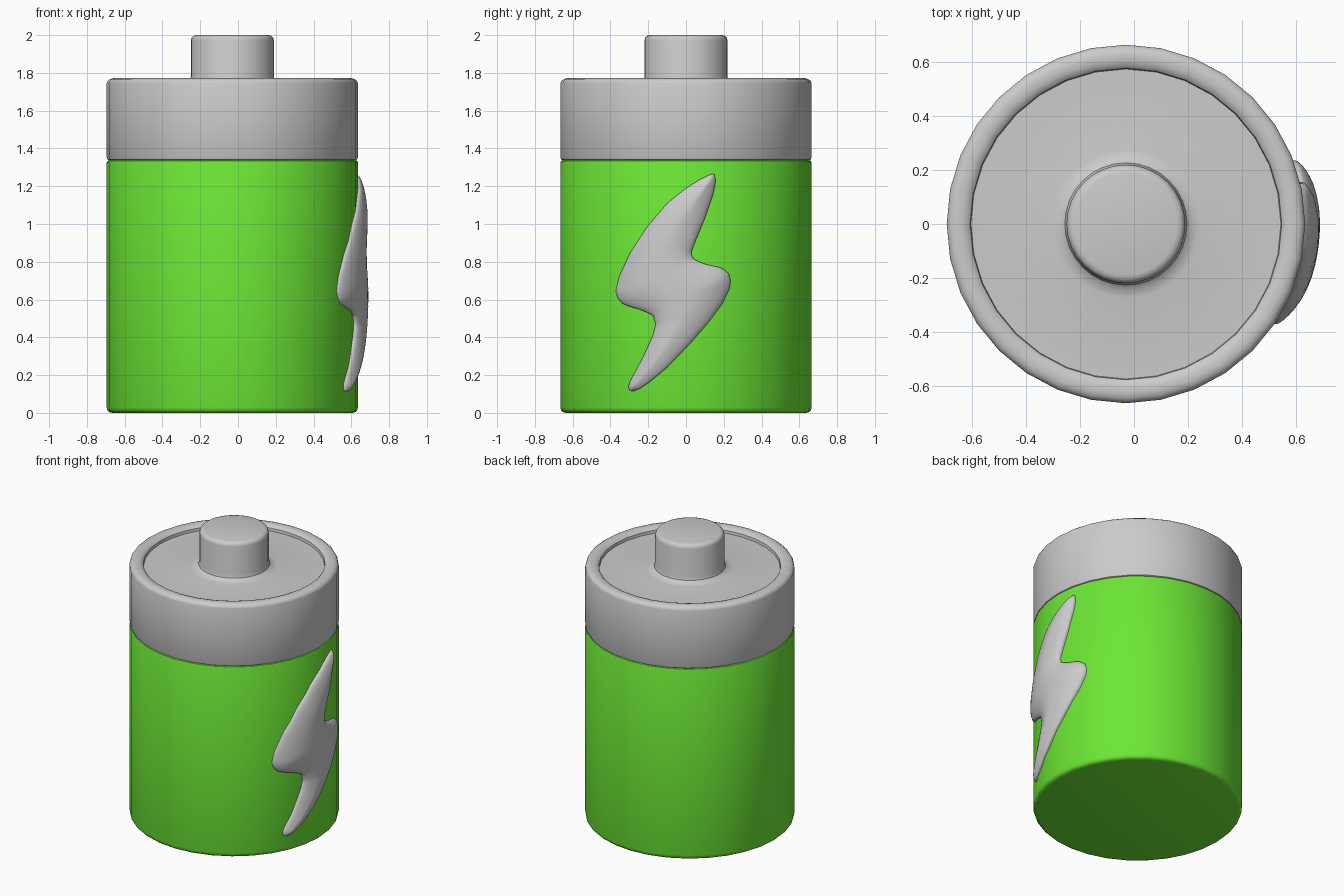
import bpy, bmesh, math
from mathutils import Vector
from mathutils.geometry import intersect_point_line

if "Cube" in bpy.data.objects:
    bpy.data.objects.remove(bpy.data.objects["Cube"])

CX, R, SEG = -0.03, 0.665, 32


def finish(bm, name, color=None, angle=35):
    bmesh.ops.recalc_face_normals(bm, faces=bm.faces)
    me = bpy.data.meshes.new(name)
    bm.to_mesh(me)
    bm.free()
    ob = bpy.data.objects.new(name, me)
    bpy.context.collection.objects.link(ob)
    if color:
        mat = bpy.data.materials.new(name + "_paint")
        mat.diffuse_color = color
        mat.use_nodes = True
        mat.node_tree.nodes["Principled BSDF"].inputs["Base Color"].default_value = mat.diffuse_color
        me.materials.append(mat)
    bpy.ops.object.select_all(action='DESELECT')
    ob.select_set(True)
    bpy.context.view_layer.objects.active = ob
    bpy.ops.object.shade_smooth_by_angle(angle=math.radians(angle))
    return ob


def skin(bm, rings):
    """Join closed vertex rings and cap both ends."""
    for a, b in zip(rings, rings[1:]):
        n = len(a)
        for i in range(n):
            j = (i + 1) % n
            bm.faces.new((a[i], a[j], b[j], b[i]))
    bm.faces.new(rings[0])
    bm.faces.new(rings[-1])


def lathe(name, profile, color=None):
    bm = bmesh.new()
    rings = []
    for r, z in profile:
        rings.append([bm.verts.new((CX + r * math.cos(2 * math.pi * i / SEG),
                                    r * math.sin(2 * math.pi * i / SEG), z))
                      for i in range(SEG)])
    skin(bm, rings)
    return finish(bm, name, color)


# Green body with softened edges
lathe("body", [(0.635, 0), (0.652, 0.004), (0.661, 0.013), (R, 0.03),
               (R, 1.325), (0.661, 1.334), (0.65, 1.34)], (0.15, 0.8, 0.035, 1))

# Grey cap: rounded rim, shallow dish and terminal
lathe("cap_and_terminal", [
    (0.65, 1.335), (0.661, 1.342), (R, 1.352), (R, 1.745), (0.66, 1.758),
    (0.648, 1.767), (0.63, 1.772), (0.605, 1.77), (0.588, 1.764), (0.578, 1.754),
    (0.575, 1.735), (0.275, 1.735), (0.245, 1.741), (0.227, 1.755), (0.22, 1.78),
    (0.22, 1.972), (0.216, 1.986), (0.206, 1.996), (0.19, 2.0)])

# Lightning bolt: left and right outline as (y, z), bottom to top
LEFT = [(-0.295, 0.115), (-0.307, 0.135), (-0.295, 0.17), (-0.23, 0.29), (-0.175, 0.41),
        (-0.16, 0.47), (-0.175, 0.515), (-0.22, 0.54), (-0.33, 0.572), (-0.36, 0.605),
        (-0.372, 0.645), (-0.355, 0.72), (-0.30, 0.84), (-0.21, 0.98), (-0.10, 1.11),
        (0.0, 1.19), (0.08, 1.24), (0.135, 1.265)]
RIGHT = [(-0.275, 0.115), (-0.245, 0.128), (-0.19, 0.165), (-0.10, 0.24), (0.02, 0.365),
         (0.12, 0.48), (0.19, 0.575), (0.23, 0.655), (0.237, 0.70), (0.225, 0.74),
         (0.19, 0.768), (0.08, 0.792), (0.035, 0.82), (0.028, 0.85), (0.05, 0.91),
         (0.10, 1.03), (0.145, 1.16), (0.157, 1.225), (0.15, 1.265)]
loop = [Vector((y, z, 0)) for y, z in LEFT + RIGHT[::-1]]


def side(points, z):
    for (y0, z0), (y1, z1) in zip(points, points[1:]):
        if z <= z1:
            return y0 + (y1 - y0) * (z - z0) / (z1 - z0)
    return points[-1][0]


def edge_distance(y, z):
    p, best = Vector((y, z, 0)), 9.0
    for a, b in zip(loop, loop[1:] + loop[:1]):
        q, t = intersect_point_line(p, a, b)
        q = a.lerp(b, min(max(t, 0), 1))
        best = min(best, (p - q).length)
    return best


bm = bmesh.new()
rings, rows, cols = [], 72, 20
for k in range(rows + 1):
    z = 0.115 + 1.15 * k / rows
    yl, yr = side(LEFT, z), side(RIGHT, z)
    ring = []
    for c in range(cols + 1):
        y = (yl + yr) / 2 - (yr - yl) / 2 * math.cos(math.pi * c / cols)
        d = min(edge_distance(y, z) / 0.17, 1)
        h = 0.008 + 0.047 * (1 - (1 - d) ** 2) ** 0.6
        ring.append(bm.verts.new((CX + math.sqrt(R * R - y * y) + h, y, z)))
    for y in (yr, yl):
        ring.append(bm.verts.new((CX + math.sqrt(R * R - y * y) - 0.03, y, z)))
    rings.append(ring)
skin(bm, rings)
finish(bm, "lightning_bolt", angle=50)
